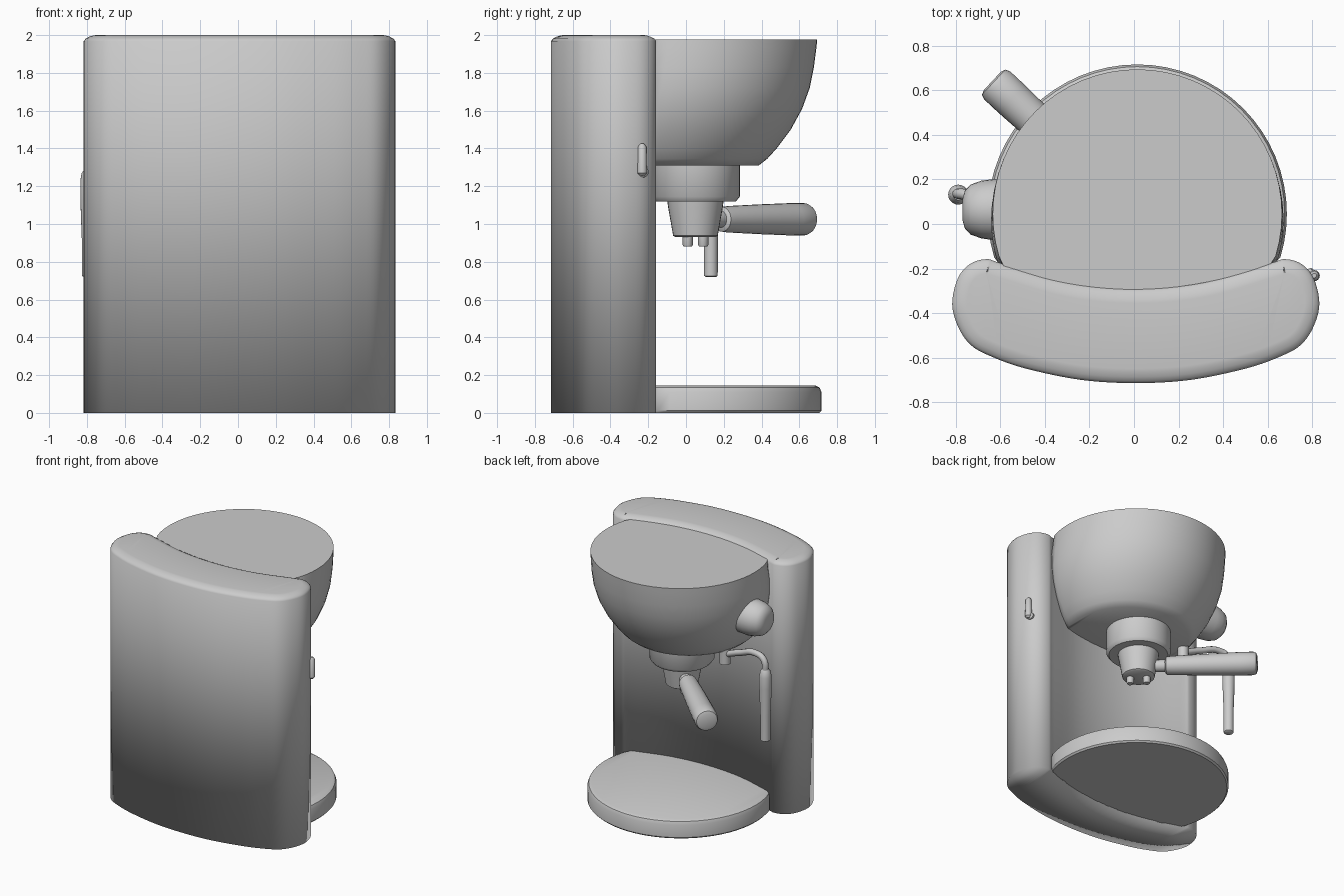
import bpy, bmesh, math
from mathutils import Vector

if "Cube" in bpy.data.objects:
    bpy.data.objects.remove(bpy.data.objects["Cube"], do_unlink=True)

grey = bpy.data.materials.new("plain_grey")
grey.use_nodes = True
COLOUR = (0.6, 0.6, 0.6, 1)
grey.diffuse_color = COLOUR
grey.node_tree.nodes["Principled BSDF"].inputs["Base Color"].default_value = COLOUR


def loft(name, rings, sharp=40):
    """Skin a stack of closed rings, cap both ends with strips and shade smooth."""
    bm = bmesh.new()
    loops = [[bm.verts.new(p) for p in ring] for ring in rings]
    n = len(loops[0])
    for a, b in zip(loops, loops[1:]):
        for i in range(n):
            j = (i + 1) % n
            bm.faces.new((a[i], a[j], b[j], b[i]))
    for cap in (loops[0], loops[-1]):
        bm.faces.new((cap[0], cap[1], cap[-1]))
        for k in range(1, n // 2 - 1):
            bm.faces.new((cap[k], cap[k + 1], cap[n - k - 1], cap[n - k]))
        bm.faces.new((cap[n // 2 - 1], cap[n // 2], cap[n // 2 + 1]))
    bmesh.ops.recalc_face_normals(bm, faces=bm.faces)
    mesh = bpy.data.meshes.new(name)
    bm.to_mesh(mesh)
    bm.free()
    obj = bpy.data.objects.new(name, mesh)
    bpy.context.collection.objects.link(obj)
    mesh.materials.append(grey)
    bpy.ops.object.select_all(action='DESELECT')
    obj.select_set(True)
    bpy.context.view_layer.objects.active = obj
    bpy.ops.object.shade_smooth_by_angle(angle=math.radians(sharp))


def tower_back(x):
    return -0.29 + 0.118 * (x / 0.62) ** 2


def lathe(name, profile, origin, axis=(0, 0, 1), sides=32, sharp=40):
    """Turn (radius, distance) pairs round an axis."""
    turn = Vector((0, 0, 1)).rotation_difference(Vector(axis))
    angles = [math.tau * i / sides for i in range(sides)]
    loft(name, [[Vector(origin) + turn @ Vector((r * math.cos(a), r * math.sin(a), h))
                 for a in angles] for r, h in profile], sharp)


def fitted_disc(name, profile, sharp=40, sides=64):
    """Stack of (radius, height, forward shift) rings trimmed to the tower's back."""
    rings = []
    for r, z, shift in profile:
        ring = []
        for i in range(sides):
            a = math.tau * i / sides
            x, y = 0.015 + r * math.cos(a), 0.045 - shift + r * math.sin(a)
            ring.append((x, max(y, tower_back(x) - 0.004), z))
        rings.append(ring)
    loft(name, rings, sharp)


def tube(name, points, radius):
    curve = bpy.data.curves.new(name, 'CURVE')
    curve.dimensions = '3D'
    curve.bevel_depth = radius
    curve.bevel_resolution = 3
    curve.use_fill_caps = True
    spline = curve.splines.new('BEZIER')
    spline.bezier_points.add(len(points) - 1)
    for bp, p in zip(spline.bezier_points, points):
        bp.co = p
        bp.handle_left_type = bp.handle_right_type = 'AUTO'
    obj = bpy.data.objects.new(name, curve)
    bpy.context.collection.objects.link(obj)
    curve.materials.append(grey)


def smooth_loop(pts, steps=5):
    """Closed Catmull-Rom curve through 2D points."""
    out, n = [], len(pts)
    for i in range(n):
        a, b, c, d = (Vector(pts[(i + k) % n]) for k in (-1, 0, 1, 2))
        for s in range(steps):
            t = s / steps
            out.append(0.5 * (2 * b + (c - a) * t + (2 * a - 5 * b + 4 * c - d) * t * t
                              + (3 * b - a - 3 * c + d) * t ** 3))
    return out


def inset(loop, d):
    n, out = len(loop), []
    for i in range(n):
        t = (loop[(i + 1) % n] - loop[i - 1]).normalized()
        out.append(loop[i] + Vector((-t.y, t.x)) * d)
    return out


# Curved tower with rounded ends and a softened top edge
front = [(0.25, -0.7), (0.5, -0.648), (0.65, -0.595), (0.74, -0.545), (0.797, -0.465)]
rear = [(0.8, -0.245), (0.745, -0.18), (0.67, -0.158), (0.6, -0.178), (0.3, -0.263)]
half = front + [(0.825, -0.36)] + rear
outline = half[5:] + [(0, -0.29)] + [(-x, y) for x, y in reversed(half)]
outline = smooth_loop(outline + [(0, -0.715)] + half[:5])
levels = [(0, 0), (0, 1.968), (0.01, 1.981), (0.028, 1.991), (0.05, 1.998), (0.065, 2.0)]
loft("tower", [[(p.x + 0.008, p.y, z) for p in inset(outline, d)] for d, z in levels], 180)

# Half bowl housing and drip tray, both fitted against the tower
bowl = [(0.34, 1.31), (0.385, 1.345), (0.435, 1.4), (0.51, 1.5), (0.57, 1.61),
        (0.61, 1.72), (0.632, 1.83), (0.645, 1.93), (0.65, 1.978)]
shifts = [0.17 * (1.978 - z) for r, z in bowl]
fitted_disc("bowl_housing", [(r + s, z, s) for (r, z), s in zip(bowl, shifts)], sharp=80)
fitted_disc("drip_tray", [(0.66, 0, 0), (0.672, 0.012, 0), (0.672, 0.11, 0),
                          (0.662, 0.135, 0), (0.64, 0.145, 0)])

# Brew group and filter basket
HEAD = Vector((0, 0.05, 0))
lathe("group_head", [(0.215, 1.12), (0.235, 1.145), (0.235, 1.33)], HEAD, sides=40)
lathe("filter_basket", [(0.105, 0.93), (0.118, 0.938), (0.145, 1.09), (0.15, 1.13)], HEAD)

# Filter handle swung out to the right rear, with two spouts along its line
out_dir = Vector((-0.73, 0.68, 0)).normalized()
root = HEAD + Vector((0, 0, 1.025))
lathe("handle_neck", [(0.045, 0.08), (0.045, 0.22)], root, out_dir, 20)
lathe("handle_grip", [(0.05, 0.195), (0.066, 0.205), (0.07, 0.25), (0.079, 0.5), (0.086, 0.75),
                      (0.086, 0.84), (0.077, 0.862), (0.055, 0.87)], root, out_dir, 24)
for label, s in (("inner", -1), ("outer", 1)):
    lathe("spout_" + label, [(0.022, 0.88), (0.027, 0.89), (0.027, 0.95)],
          HEAD + out_dir * (0.06 * s), sides=16)

# Steam knob on the side of the bowl
lathe("steam_knob", [(0.13, -0.06), (0.137, 0.03), (0.13, 0.085), (0.112, 0.135), (0.085, 0.16),
                     (0.05, 0.17)], (-0.6, 0.065, 1.63), (-1, 0, 0), 28)

# Steam wand: mount, bent pipe and tapered sleeve
lathe("wand_mount", [(0.04, 1.21), (0.04, 1.42)], (-0.4, 0.08, 0), sides=20)
tube("wand_pipe", [(-0.4, 0.08, 1.28), (-0.55, 0.1, 1.34), (-0.7, 0.125, 1.385),
                   (-0.775, 0.135, 1.36), (-0.793, 0.135, 1.24)], 0.024)
lathe("wand_sleeve", [(0.028, 0.0), (0.036, 0.006), (0.037, 0.2), (0.045, 0.42), (0.045, 0.51),
                      (0.037, 0.55), (0.024, 0.57)], (-0.79, 0.132, 0.72), sides=20)

# Small switch lever on the tower's left end
lathe("switch_pivot", [(0.028, -0.05), (0.028, 0.02), (0.015, 0.03)],
      (0.785, -0.23, 1.275), (1, 0.3, 0), 16)
lathe("switch_lever", [(0.012, 0), (0.025, 0.014), (0.022, 0.155), (0.01, 0.17)],
      (0.81, -0.232, 1.255), sides=16)
